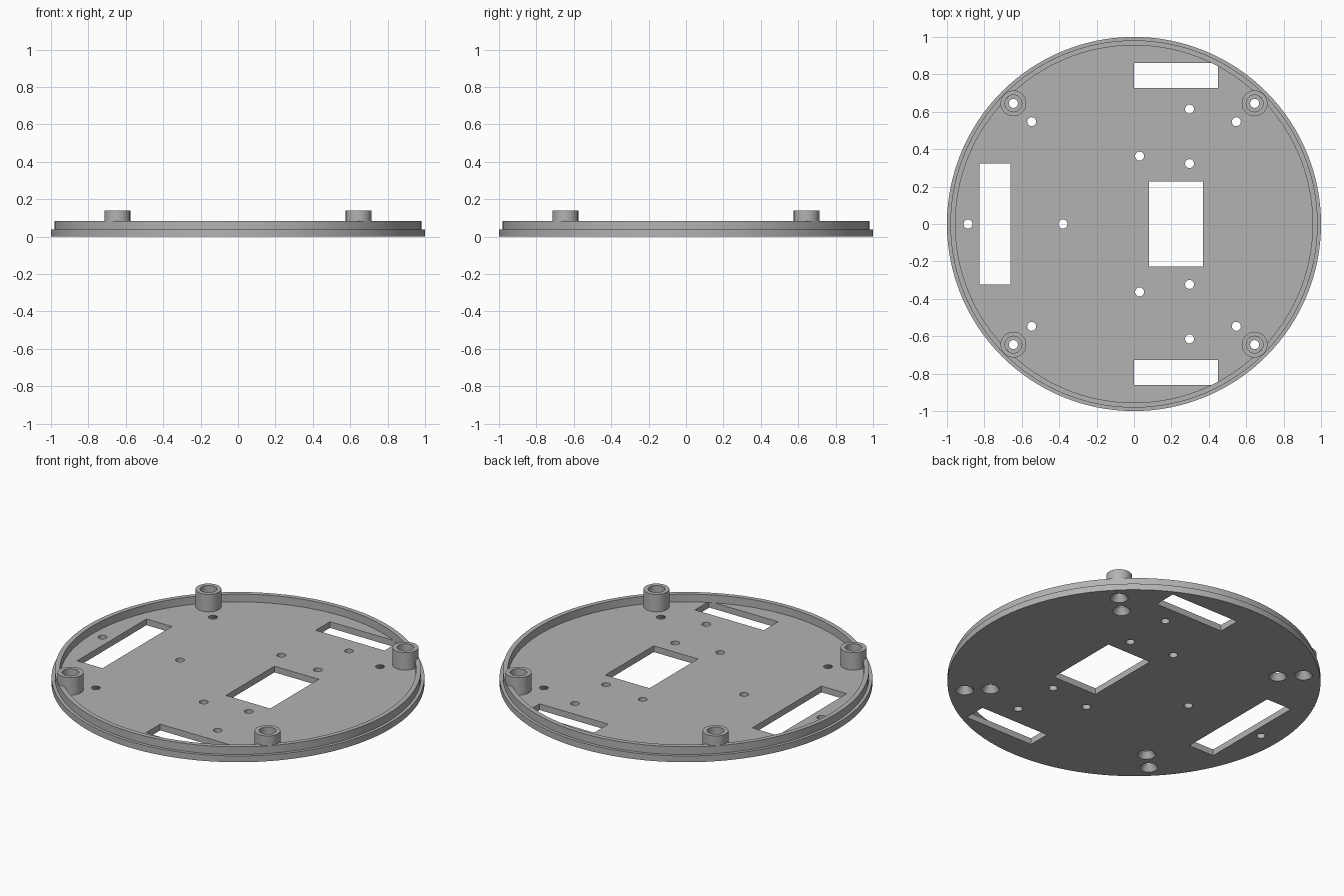
import bpy, bmesh, math
from mathutils import Matrix, Vector

if "Cube" in bpy.data.objects:
    bpy.data.objects.remove(bpy.data.objects["Cube"], do_unlink=True)

FLOOR, RIM_TOP, POST_TOP = 0.037, 0.083, 0.14
HOLE = 0.024

grey = bpy.data.materials.new("plain grey")
colour = (0.45, 0.45, 0.45, 1)
grey.diffuse_color = colour
grey.use_nodes = True
grey.node_tree.nodes["Principled BSDF"].inputs["Base Color"].default_value = colour


def add_object(name, bm):
    bmesh.ops.recalc_face_normals(bm, faces=bm.faces)
    mesh = bpy.data.meshes.new(name)
    bm.to_mesh(mesh)
    bm.free()
    mesh.materials.append(grey)
    ob = bpy.data.objects.new(name, mesh)
    bpy.context.collection.objects.link(ob)
    return ob


def smooth(ob):
    bpy.ops.object.select_all(action="DESELECT")
    ob.select_set(True)
    bpy.context.view_layer.objects.active = ob
    bpy.ops.object.shade_smooth_by_angle(angle=math.radians(30))


def lathe(name, profile, segments, location=(0, 0, 0)):
    """Spin a closed (radius, height) profile about the z axis."""
    bm = bmesh.new()
    verts = [bm.verts.new((r, 0, z)) for r, z in profile]
    edges = [bm.edges.new((v, verts[i - 1])) for i, v in enumerate(verts)]
    bmesh.ops.spin(bm, geom=verts + edges, cent=(0, 0, 0), axis=(0, 0, 1),
                   angle=math.tau, steps=segments)
    bmesh.ops.remove_doubles(bm, verts=bm.verts, dist=1e-5)
    ob = add_object(name, bm)
    ob.location = location
    smooth(ob)
    return ob


def cone(bm, x, y, r1, r2, z1, z2, segments=32):
    bmesh.ops.create_cone(bm, cap_ends=True, segments=segments, radius1=r1, radius2=r2,
                          depth=z2 - z1, matrix=Matrix.Translation((x, y, (z1 + z2) / 2)))


def slot(bm, x1, x2, y1, y2):
    place = Matrix.Translation(((x1 + x2) / 2, (y1 + y2) / 2, FLOOR / 2))
    size = Matrix.Diagonal((x2 - x1, y2 - y1, 0.2, 1))
    bmesh.ops.create_cube(bm, size=1, matrix=place @ size)


# Openings in the floor
cuts = bmesh.new()
slot(cuts, 0.08, 0.37, -0.227, 0.227)
slot(cuts, -0.826, -0.66, -0.324, 0.324)
slot(cuts, 0.0, 0.45, 0.727, 0.86)
slot(cuts, 0.0, 0.45, -0.86, -0.727)

# Plain screw holes
for x, y in [(0.297, 0.614), (0.297, 0.323), (0.03, 0.363)]:
    for side in (1, -1):
        cone(cuts, x, y * side, HOLE, HOLE, -0.05, 0.1)
for x in (-0.887, -0.38):
    cone(cuts, x, 0, HOLE, HOLE, -0.05, 0.1)

# Countersunk holes, widening towards the underside
corners = [(sx, sy) for sx in (1, -1) for sy in (1, -1)]
slope = (0.048 - HOLE) / FLOOR
for sx, sy in corners:
    for d in (0.547, 0.645):
        cone(cuts, sx * d, sy * d, 0.048 + slope * 0.01, HOLE - slope * 0.001,
             -0.01, FLOOR + 0.001)
cutter = add_object("floor_cutter", cuts)
cutter.hide_render = True

# Floor plate
bm = bmesh.new()
cone(bm, 0, 0, 1, 1, 0, FLOOR, 128)
floor = add_object("floor_plate", bm)
mod = floor.modifiers.new("openings", "BOOLEAN")
mod.operation, mod.solver, mod.object = "DIFFERENCE", "EXACT", cutter
bpy.context.view_layer.objects.active = floor
bpy.ops.object.modifier_apply(modifier=mod.name)
bpy.data.objects.remove(cutter, do_unlink=True)
smooth(floor)

# Raised rim, stepped in from the plate edge
lathe("rim", [(0.955, FLOOR), (0.982, FLOOR), (0.982, RIM_TOP), (0.955, RIM_TOP)], 128)

# Corner posts with a wide bore above a narrow screw hole
post = [(HOLE, FLOOR), (0.069, FLOOR), (0.069, POST_TOP),
        (0.045, POST_TOP), (0.045, 0.055), (HOLE, 0.055)]
for sx, sy in corners:
    name = ("back" if sy > 0 else "front") + ("_left" if sx > 0 else "_right") + "_post"
    lathe(name, post, 48, (sx * 0.645, sy * 0.645, 0))
